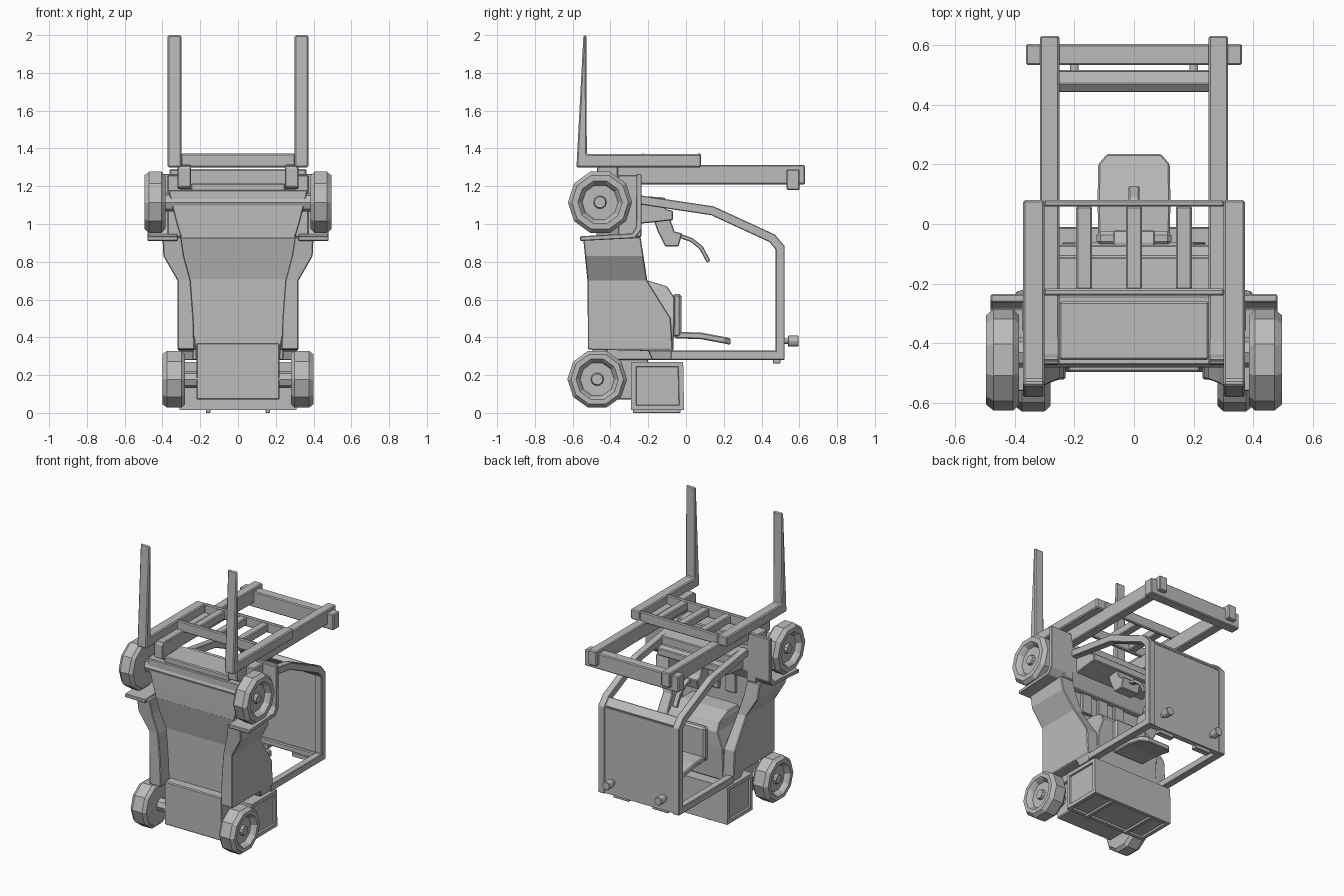
import bpy, bmesh, math
from mathutils import Vector

grey = bpy.data.materials.new("plain grey")
grey.diffuse_color = (0.5, 0.5, 0.5, 1)


def finish(name, bm, mirror=False, bevel=0.0):
    bmesh.ops.recalc_face_normals(bm, faces=bm.faces)
    me = bpy.data.meshes.new(name)
    bm.to_mesh(me)
    bm.free()
    me.materials.append(grey)
    ob = bpy.data.objects.new(name, me)
    bpy.context.collection.objects.link(ob)
    if bevel:
        b = ob.modifiers.new("bevel", 'BEVEL')
        b.width, b.segments, b.limit_method = bevel, 1, 'ANGLE'
    if mirror:
        m = ob.modifiers.new("mirror", 'MIRROR')
        m.use_mirror_merge = False
    return ob


def bridge(bm, rings, cap=True):
    rows = [[bm.verts.new(p) for p in r] for r in rings]
    n = len(rows[0])
    for a, b in zip(rows, rows[1:]):
        for i in range(n):
            j = (i + 1) % n
            bm.faces.new((a[i], a[j], b[j], b[i]))
    if cap:
        bm.faces.new(rows[0])
        bm.faces.new(rows[-1])


def prism(name, yz, x0, x1, mirror=False, bevel=0.005):
    bm = bmesh.new()
    bridge(bm, [[(x, y, z) for y, z in yz] for x in (x0, x1)])
    return finish(name, bm, mirror, bevel)


def box(name, x0, x1, y0, y1, z0, z1, mirror=False, bevel=0.006):
    return prism(name, [(y0, z0), (y1, z0), (y1, z1), (y0, z1)], x0, x1, mirror, bevel)


def loft(name, secs, mirror=False, bevel=0.005):
    # rectangular sections (z, x0, x1, y0, y1) stacked along z
    bm = bmesh.new()
    bridge(bm, [[(a, c, z), (b, c, z), (b, d, z), (a, d, z)] for z, a, b, c, d in secs])
    return finish(name, bm, mirror, bevel)


def strip(name, path, w, x0, x1, mirror=False):
    # bar of constant width following a path in the y-z plane
    p = [Vector(q) for q in path]
    left, right = [], []
    for i, q in enumerate(p):
        d0 = (q - p[i - 1]).normalized() if i else (p[1] - q).normalized()
        d1 = (p[i + 1] - q).normalized() if i < len(p) - 1 else d0
        t = (d0 + d1).normalized()
        k = w / 2 / max(0.4, t.dot(d1))
        n = Vector((-t.y, t.x)) * k
        left.append(q + n)
        right.append(q - n)
    bm = bmesh.new()
    bridge(bm, [[(x0, l.x, l.y), (x1, l.x, l.y), (x1, r.x, r.y), (x0, r.x, r.y)]
                for l, r in zip(left, right)])
    return finish(name, bm, mirror, 0.004)


def lathe_x(name, prof, cy, cz, n=10):
    bm = bmesh.new()
    bridge(bm, [[(x, cy + r * math.cos(2 * math.pi * i / n), cz + r * math.sin(2 * math.pi * i / n))
                 for i in range(n)] for x, r in prof])
    return finish(name, bm, True)


# Forks: tapered blades with upright shanks
prism("fork", [(-0.58, 1.30), (0.08, 1.30), (0.08, 1.37), (-0.525, 1.37), (-0.528, 2.0), (-0.543, 2.0)],
      0.30, 0.372, True, 0.007)

# Load carriage frame
box("carriage_top_bar", -0.302, 0.302, 0.058, 0.08, 1.30, 1.372)
box("carriage_bottom_bar", -0.302, 0.302, -0.24, -0.216, 1.30, 1.372)
for i, x in enumerate((-0.167, 0.0, 0.167)):
    box(f"carriage_slat_{i}", x - 0.027, x + 0.027, -0.22, 0.06, 1.31, 1.365)

# Mast rails and cross beams
box("mast_rail", 0.25, 0.315, -0.46, 0.63, 1.21, 1.312, True)
prism("mast_foot", [(-0.47, 1.20), (-0.44, 1.185), (-0.36, 1.185), (-0.36, 1.31), (-0.44, 1.315), (-0.47, 1.30)],
      0.25, 0.32, True)
box("mast_head_beam", -0.362, 0.362, 0.532, 0.602, 1.18, 1.29)
box("mast_mount", -0.25, 0.25, -0.455, -0.26, 1.17, 1.215)

# Hull: centre tub, seat hood and flared side shells
loft("centre_tub", [(0.28, -0.22, 0.22, -0.43, -0.2), (0.37, -0.23, 0.23, -0.43, -0.3),
                    (0.71, -0.29, 0.29, -0.43, -0.32), (0.93, -0.31, 0.31, -0.475, -0.32)])
loft("front_hull", [(0.92, -0.30, 0.30, -0.475, -0.28), (1.0, -0.325, 0.325, -0.475, -0.24),
                    (1.18, -0.37, 0.37, -0.472, -0.24)])
loft("seat_hood", [(0.28, -0.24, 0.24, -0.42, -0.07), (0.5, -0.24, 0.24, -0.42, -0.06),
                   (0.61, -0.20, 0.20, -0.42, -0.06), (0.67, -0.19, 0.19, -0.42, -0.10),
                   (0.70, -0.18, 0.18, -0.42, -0.20)])
loft("side_shell", [(0.28, 0.20, 0.30, -0.18, -0.07), (0.328, 0.20, 0.31, -0.2, -0.07),
                    (0.335, 0.23, 0.32, -0.52, -0.07), (0.50, 0.235, 0.32, -0.52, -0.08),
                    (0.70, 0.25, 0.32, -0.522, -0.205), (0.83, 0.285, 0.395, -0.535, -0.225),
                    (0.93, 0.30, 0.40, -0.545, -0.24)], True)
box("tail_skid_plate", -0.22, 0.22, -0.495, -0.2, 0.07, 0.37)

# Counterweight with inset side and rear panels
bm = bmesh.new()
bridge(bm, [[(x, -0.29, 0.015), (x, -0.01, 0.015), (x, -0.015, 0.27), (x, -0.29, 0.27)] for x in (-0.31, 0.31)])
bmesh.ops.recalc_face_normals(bm, faces=bm.faces)
for f in [f for f in bm.faces if abs(f.normal.x) > 0.9 or f.normal.z < -0.9]:
    bmesh.ops.inset_region(bm, faces=[f], thickness=0.035, depth=0.0)
    bmesh.ops.inset_region(bm, faces=[f], thickness=0.004, depth=-0.012)
finish("counterweight", bm)
box("tow_pin", 0.145, 0.17, -0.28, -0.03, 0.0, 0.02, True, 0.003)

# Fenders over the front wheels
prism("fender", [(-0.56, 0.91), (-0.27, 0.925), (-0.235, 0.97), (-0.235, 1.265), (-0.262, 1.265),
                 (-0.265, 0.985), (-0.285, 0.95), (-0.56, 0.935)], 0.32, 0.48, True, 0.004)
box("fender_support", 0.30, 0.375, -0.36, -0.236, 0.93, 1.26, True)


# Wheels with recessed rims
def wheel(name, x0, x1, r, rim, cy, cz):
    lathe_x(name, [(x0, rim), (x0, r * 0.88), (x0 + 0.02, r), (x1 - 0.025, r), (x1, r * 0.88), (x1, rim * 1.12),
                   (x1 - 0.015, rim), (x1 - 0.035, rim * 0.9), (x1 - 0.035, 0.035),
                   (x1 - 0.015, 0.03)], cy, cz)


wheel("front_wheel", 0.385, 0.495, 0.170, 0.105, -0.455, 1.115)
wheel("rear_wheel", 0.28, 0.40, 0.158, 0.10, -0.47, 0.178)
lathe_x("front_axle", [(0.0, 0.05), (0.40, 0.05)], -0.43, 1.115, 8)
lathe_x("rear_axle", [(0.0, 0.045), (0.30, 0.045)], -0.45, 0.178, 8)

# Overhead guard: side frames, roof sheet, front bands
strip("guard_frame", [(-0.08, 0.305), (0.498, 0.305), (0.498, 0.875), (0.455, 0.925),
                      (0.14, 1.07), (-0.26, 1.13)], 0.048, 0.262, 0.312, True)
box("guard_roof", -0.27, 0.27, 0.488, 0.515, 0.285, 0.88, bevel=0)
strip("guard_front_band", [(0.498, 0.875), (0.455, 0.925)], 0.04, -0.27, 0.27)
box("guard_rear_bar", -0.27, 0.27, 0.47, 0.51, 0.285, 0.325)
box("rear_marker_plate", 0.09, 0.21, 0.46, 0.50, 0.262, 0.29, True, 0.003)

# Rear work lights on the roof
for s in (-1, 1):
    for nm, r, y0, y1 in (("lamp_stem", 0.016, 0.51, 0.55), ("lamp_head", 0.03, 0.54, 0.595)):
        bm = bmesh.new()
        bridge(bm, [[(s * 0.2 + r * math.cos(a * math.pi / 4), y, 0.38 + r * math.sin(a * math.pi / 4))
                     for a in range(8)] for y in (y0, y1)])
        finish(nm, bm, bevel=0.003)

# Seat
box("seat_cushion", -0.125, 0.125, -0.07, -0.025, 0.40, 0.63, bevel=0.012)
bm = bmesh.new()
bridge(bm, [[(-w, y, z), (w, y, z), (w, y, z + 0.035), (-w, y, z + 0.035)]
            for y, z, w in ((-0.06, 0.395, 0.12), (0.08, 0.39, 0.122), (0.20, 0.368, 0.12), (0.235, 0.36, 0.09))])
finish("seat_back", bm, bevel=0.006)

# Dashboard, steering column, lever and pedals
prism("dashboard", [(-0.26, 1.0), (-0.16, 1.01), (-0.07, 1.02), (-0.07, 1.07), (-0.11, 1.08), (-0.11, 1.14), (-0.26, 1.15)],
      -0.27, 0.27)
prism("steering_column", [(-0.17, 1.02), (-0.15, 0.96), (-0.11, 0.88), (-0.04, 0.88), (-0.02, 0.95), (-0.06, 0.96),
                          (-0.09, 1.04)], -0.07, 0.07)
strip("control_lever", [(-0.04, 0.94), (0.03, 0.915), (0.08, 0.875), (0.12, 0.80)], 0.022, -0.018, 0.018)
for i, x in enumerate((-0.13, 0.0, 0.13)):
    box(f"pedal_{i}", x - 0.04, x + 0.04, -0.33, -0.30, 0.78, 0.92, bevel=0.004)
